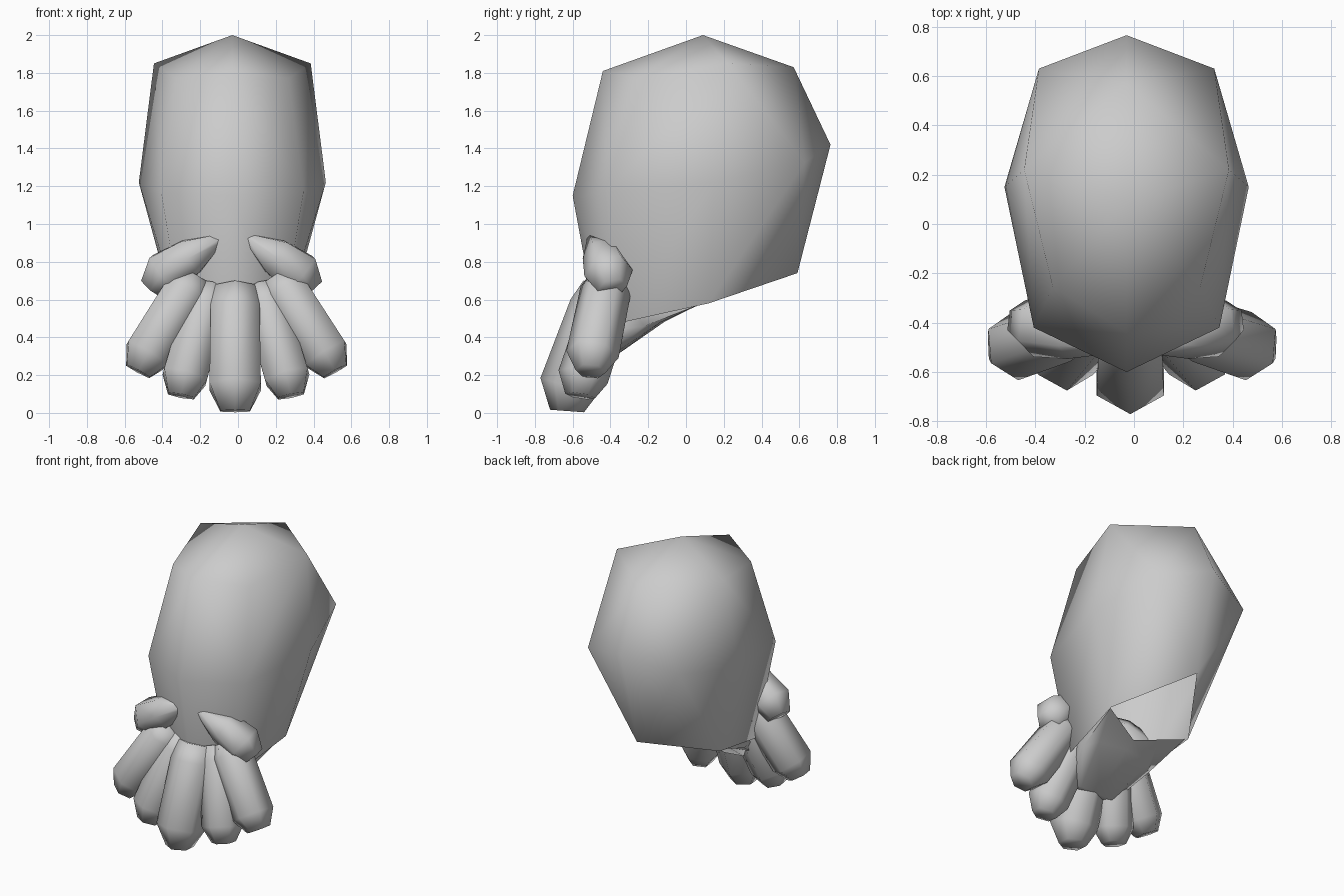
import bpy, bmesh, math
from mathutils import Vector

if "Cube" in bpy.data.objects:
    bpy.data.objects.remove(bpy.data.objects["Cube"])


def make_object(name, bm, angle=80):
    """Turn a bmesh into a smooth-shaded object."""
    bmesh.ops.recalc_face_normals(bm, faces=bm.faces)
    me = bpy.data.meshes.new(name)
    bm.to_mesh(me)
    bm.free()
    ob = bpy.data.objects.new(name, me)
    bpy.context.collection.objects.link(ob)
    bpy.ops.object.select_all(action='DESELECT')
    ob.select_set(True)
    bpy.context.view_layer.objects.active = ob
    bpy.ops.object.shade_smooth_by_angle(angle=math.radians(angle))
    return ob


def loft(name, rings, cap_start, cap_end):
    """Skin a series of equal-sized rings."""
    bm = bmesh.new()
    loops = [[bm.verts.new(p) for p in r] for r in rings]
    n = len(loops[0])
    for a, b in zip(loops, loops[1:]):
        for i in range(n):
            bm.faces.new((a[i], a[(i + 1) % n], b[(i + 1) % n], b[i]))
    if cap_start:
        bm.faces.new(loops[0])
    if cap_end:
        bm.faces.new(loops[-1])
    return make_object(name, bm)


def open_shell(name, pole, rings):
    """Convex shell around a pole and rings, open at the last ring."""
    bm = bmesh.new()
    bm.verts.new(pole)
    for r in rings:
        rim = [bm.verts.new(p) for p in r]
    bmesh.ops.convex_hull(bm, input=bm.verts[:])
    rim = {v for v in rim if v.is_valid}
    bottom = [f for f in bm.faces if all(v in rim for v in f.verts)]
    bmesh.ops.delete(bm, geom=bottom, context='FACES')
    loose = [v for v in bm.verts if not v.link_faces]
    bmesh.ops.delete(bm, geom=loose, context='VERTS')
    return make_object(name, bm)


CX = -0.03


def body_ring(front, side, back, kf=0.76, kb=0.76, dzf=0, dzb=0, kx=1):
    """Eight-sided ring from front (y,z), side (half width,y,z), back (y,z).
    kf / kb set how far the front / back corners bulge (0.5 = straight)."""
    w, sy, sz = side

    def corner(end, k, dz, s=1):
        return (w * k * s, sy + (end[0] - sy) * k, sz + (end[1] - sz) * k + dz)
    half = [corner(front, kf, dzf), side, corner(back, kb, dzb, kx)]
    pts = [(0, *front)] + half + [(0, *back)]
    pts += [(-x, y, z) for x, y, z in reversed(half)]
    return [(x + CX, y, z) for x, y, z in pts]


# big rounded mantle, open underneath
open_shell("mantle", (CX, 0.09, 2.0), [
    body_ring((-0.44, 1.81), (0.415, 0.22, 1.85), (0.57, 1.83), 0.72, 0.5, dzf=-0.05),
    body_ring((-0.60, 1.15), (0.495, 0.15, 1.22), (0.765, 1.42), 0.76, 0.78, dzb=-0.05, kx=0.92),
    body_ring((-0.47, 0.45), (0.32, 0.12, 0.58), (0.59, 0.74), 0.82, 0.5),
])

# head wedge under the front of the mantle
loft("head", [
    body_ring((-0.45, 0.60), (0.31, 0.10, 0.585), (-0.04, 0.525), 0.76, 0.5),
    body_ring((-0.48, 0.42), (0.27, -0.22, 0.46), (-0.11, 0.485)),
    body_ring((-0.54, 0.32), (0.17, -0.46, 0.31), (-0.39, 0.29)),
], False, True)


def tentacle(name, path, sx=1):
    """Six-sided limb along points (x, y, z, radius)."""
    pts = [Vector((CX / 2 + sx * x, y, z)) for x, y, z, r in path]
    rings = []
    for i, p in enumerate(pts):
        d = (pts[min(i + 1, len(pts) - 1)] - pts[max(i - 1, 0)]).normalized()
        side = d.cross(Vector((0, -1, 0))).normalized()
        fwd = side.cross(d)
        r = path[i][3]
        rings.append([p + r * (math.cos(a) * fwd + math.sin(a) * side)
                      for a in (j * math.pi / 3 for j in range(6))])
    return loft(name, rings, True, True)


# middle tentacle
tentacle("tentacle_middle", [
    (0, -0.43, 0.66, 0.12), (0, -0.47, 0.55, 0.15),
    (0, -0.62, 0.14, 0.157), (0, -0.63, 0.01, 0.09)])

# paired tentacles
PAIRS = {
    "tentacle_inner": [(0.13, -0.39, 0.67, 0.10), (0.16, -0.415, 0.58, 0.13),
                       (0.275, -0.545, 0.19, 0.135), (0.295, -0.56, 0.09, 0.08)],
    "tentacle_outer": [(0.23, -0.41, 0.72, 0.10), (0.265, -0.425, 0.65, 0.135),
                       (0.48, -0.495, 0.31, 0.14), (0.53, -0.505, 0.22, 0.08)],
    "tentacle_upper": [(0.06, -0.50, 0.93, 0.025), (0.21, -0.44, 0.83, 0.11),
                       (0.34, -0.41, 0.74, 0.13), (0.40, -0.39, 0.66, 0.08)],
}
for name, path in PAIRS.items():
    tentacle(name + "_right", path, 1)
    tentacle(name + "_left", path, -1.1 if "upper" in name else -0.97)
